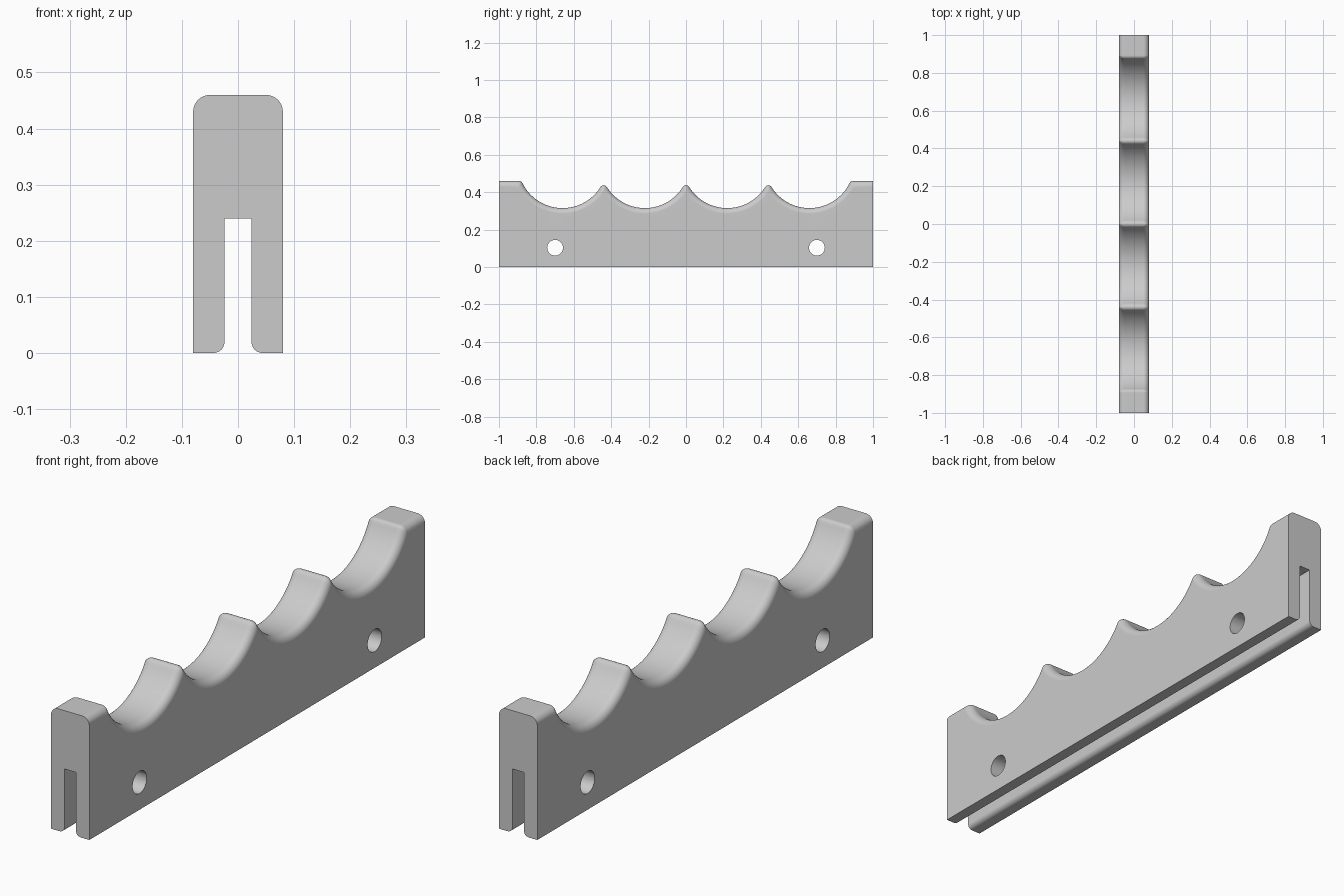
import bpy, bmesh
from math import sin, cos, pi, sqrt, radians

cube = bpy.data.objects.get("Cube")
if cube:
    bpy.data.objects.remove(cube, do_unlink=True)

TOP, HALF_W, HALF_L = 0.46, 0.08, 1.0
SLOT_W, SLOT_TOP, SLOT_R = 0.024, 0.24, 0.02
PITCH, R, CENTRE_Z = 0.44, 0.239, 0.554   # scallop spacing, radius, centre height
EDGE_R, TIP_R = 0.03, 0.02                # long edge rounding, tip rounding
H = PITCH / 2
TIP_Z = CENTRE_Z - sqrt((R + TIP_R) ** 2 - H ** 2)
END_Z = TOP - TIP_R
END_Y = 1.5 * PITCH + sqrt((R + TIP_R) ** 2 - (CENTRE_Z - END_Z) ** 2)


def height(y, d):
    """Height of the scalloped top at y, inset by d into the body."""
    y = abs(y)
    yc = H if y < PITCH else 3 * H
    u, rad, z = abs(y - yc), R + d, TOP - d
    if u < rad:
        z = min(z, CENTRE_Z - sqrt(rad ** 2 - u ** 2))
    r = TIP_R - d
    if r > 0:
        # rounded tips between scallops, and the corner at each end
        for fy, fz, reach in ((0, TIP_Z, H), (PITCH, TIP_Z, H),
                              (END_Y, END_Z, END_Y - 3 * H)):
            v = y - fy
            outer = 0 if fy == END_Y else r * reach / (R + TIP_R)
            if -r * reach / (R + TIP_R) <= v <= outer:
                z = min(z, fz + sqrt(r * r - v * v))
    return z


def section(y):
    """Closed outline of the body across its width at y."""
    pts = [(HALF_W, 0)]
    for i in range(9):
        a = pi / 2 * (1 - i / 8)
        pts.append((HALF_W - EDGE_R + EDGE_R * sin(a),
                    height(y, EDGE_R * (1 - cos(a)))))
    slot = [(SLOT_W, SLOT_TOP)]
    for i in range(7):
        a = pi / 2 * i / 6
        slot.append((SLOT_W + SLOT_R * (1 - cos(a)), SLOT_R * (1 - sin(a))))
    left = [(-x, z) for x, z in reversed(pts)]
    return pts + left + [(-x, z) for x, z in reversed(slot)] + slot


# Stations along the length, denser at the tips
half = {0.0, END_Y, HALF_L}
for yc in (H, 3 * H):
    half |= {round(yc + H * sin(pi * (i / 48 - 0.5)), 5) for i in range(49)}
half |= {round(3 * H + H + (END_Y - 4 * H) * i / 6, 5) for i in range(1, 6)}
stations = sorted({-y for y in half if y > 0} | {y for y in half if y >= 0})

# Body lofted through the sections
bm = bmesh.new()
rings = [[bm.verts.new((x, y, z)) for x, z in section(y)] for y in stations]
for a, b in zip(rings, rings[1:]):
    for i in range(len(a)):
        j = (i + 1) % len(a)
        bm.faces.new((a[i], a[j], b[j], b[i]))
bm.faces.new(rings[0])
bm.faces.new(rings[-1])
bmesh.ops.recalc_face_normals(bm, faces=bm.faces)
mesh = bpy.data.meshes.new("scalloped_rail")
bm.to_mesh(mesh)
bm.free()
rail = bpy.data.objects.new("scalloped_rail", mesh)
bpy.context.collection.objects.link(rail)

grey = bpy.data.materials.new("light_grey")
grey.use_nodes = True
colour = (0.6, 0.6, 0.6, 1)
grey.diffuse_color = colour
grey.node_tree.nodes["Principled BSDF"].inputs["Base Color"].default_value = colour
mesh.materials.append(grey)

# Two cross holes through both slot walls
for y in (-0.7, 0.7):
    bpy.ops.mesh.primitive_cylinder_add(vertices=40, radius=0.042, depth=0.4,
                                        location=(0, y, 0.103),
                                        rotation=(0, pi / 2, 0))
    cutter = bpy.context.object
    cutter.name = "hole_cutter"
    cutter.hide_render = True
    cutter.data.materials.append(grey)
    bpy.ops.object.select_all(action="DESELECT")
    rail.select_set(True)
    bpy.context.view_layer.objects.active = rail
    mod = rail.modifiers.new("hole", "BOOLEAN")
    mod.operation, mod.solver, mod.object = "DIFFERENCE", "EXACT", cutter
    bpy.ops.object.modifier_apply(modifier=mod.name)
    bpy.data.objects.remove(cutter, do_unlink=True)

bpy.ops.object.shade_smooth_by_angle(angle=radians(30))
weighted = rail.modifiers.new("clean_shading", "WEIGHTED_NORMAL")
weighted.keep_sharp = True
